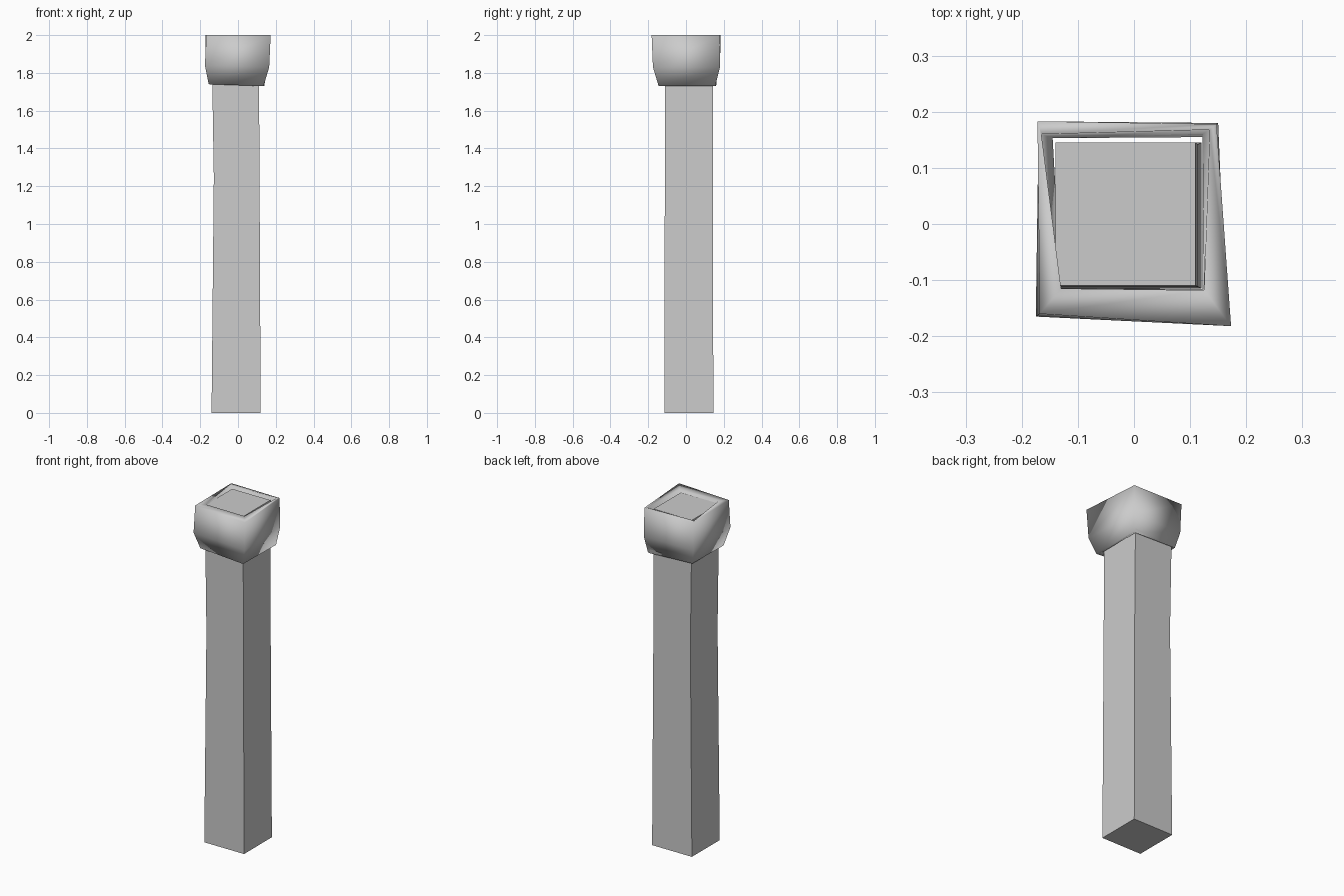
import bpy
import bmesh

default = bpy.data.objects.get("Cube")
if default:
    bpy.data.objects.remove(default, do_unlink=True)

# Single plain grey for the whole post
grey = bpy.data.materials.new("plain grey")
grey.use_nodes = True
colour = (0.6, 0.6, 0.6, 1)
grey.diffuse_color = colour
grey.node_tree.nodes["Principled BSDF"].inputs["Base Color"].default_value = colour


def loft(name, rings, closed_loop, smooth):
    """Skin four-cornered rings; join last to first, or cap both ends."""
    bm = bmesh.new()
    loops = [[bm.verts.new(p) for p in ring] for ring in rings]
    pairs = list(zip(loops, loops[1:]))
    if closed_loop:
        pairs.append((loops[-1], loops[0]))
    else:
        bm.faces.new(loops[0])
        bm.faces.new(loops[-1])
    for a, b in pairs:
        for i in range(4):
            j = (i + 1) % 4
            bm.faces.new((a[i], a[j], b[j], b[i]))
    bmesh.ops.recalc_face_normals(bm, faces=bm.faces)
    for f in bm.faces:
        f.smooth = smooth
    mesh = bpy.data.meshes.new(name)
    bm.to_mesh(mesh)
    bm.free()
    mesh.materials.append(grey)
    obj = bpy.data.objects.new(name, mesh)
    bpy.context.collection.objects.link(obj)
    return obj


def box_ring(x0, x1, y0, y1, z):
    return [(x0, y0, z), (x1, y0, z), (x1, y1, z), (x0, y1, z)]


# Slightly crooked square shaft
loft("shaft", [
    box_ring(-0.14, 0.12, -0.115, 0.145, 0),
    box_ring(-0.128, 0.114, -0.112, 0.142, 1.25),
    box_ring(-0.14, 0.11, -0.11, 0.145, 1.99),
], False, False)

# Hand-hewn collar: outer bottom, outer bulge, outer top, inner top, inner bottom
loft("collar", [
    [(-0.155, -0.13, 1.74), (0.135, -0.145, 1.73), (0.14, 0.155, 1.73), (-0.15, 0.155, 1.74)],
    [(-0.175, -0.165, 1.84), (0.165, -0.175, 1.83), (0.15, 0.18, 1.83), (-0.17, 0.175, 1.83)],
    [(-0.168, -0.16, 2), (0.173, -0.182, 2), (0.147, 0.178, 2), (-0.172, 0.183, 2)],
    [(-0.13, -0.115, 2), (0.125, -0.118, 2), (0.135, 0.168, 2), (-0.165, 0.16, 2)],
    [(-0.13, -0.114, 1.74), (0.122, -0.116, 1.73), (0.122, 0.16, 1.73), (-0.145, 0.153, 1.74)],
], True, True)
